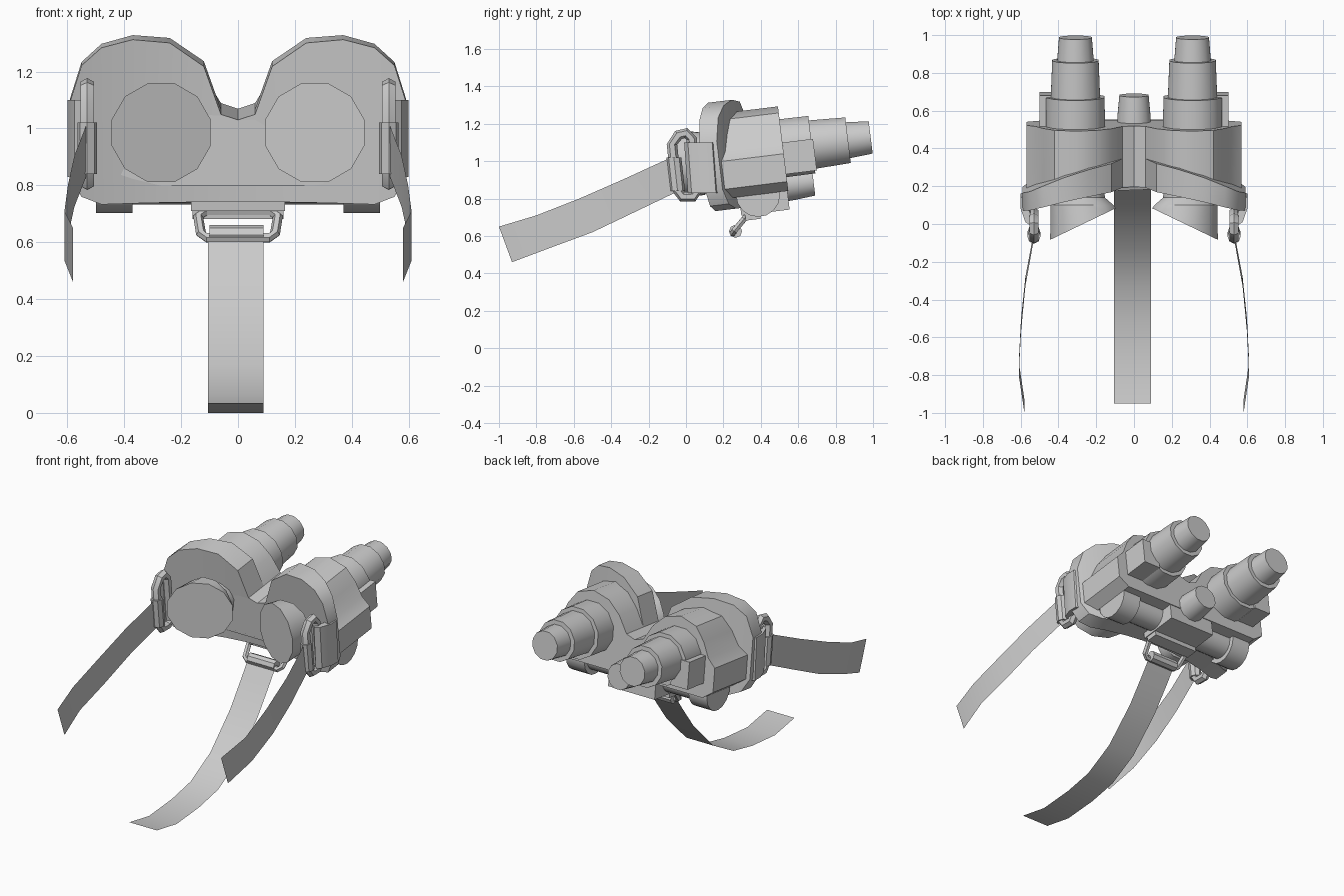
import bpy, bmesh, math
from mathutils import Vector

if "Cube" in bpy.data.objects:
    bpy.data.objects.remove(bpy.data.objects["Cube"])

PITCH = math.radians(7)
C, S = math.cos(PITCH), math.sin(PITCH)


def tilt(x, u, v):
    """Headset frame (u along the optics, v up) to world."""
    return Vector((x, 0.2 + u * C - v * S, 1.0 + u * S + v * C))


def finish(name, bm, mirror=False, angle=35):
    bmesh.ops.recalc_face_normals(bm, faces=bm.faces)
    me = bpy.data.meshes.new(name)
    bm.to_mesh(me)
    bm.free()
    for p in me.polygons:
        p.use_smooth = True
    me.set_sharp_from_angle(angle=math.radians(angle))
    ob = bpy.data.objects.new(name, me)
    bpy.context.collection.objects.link(ob)
    if mirror:
        ob.modifiers.new("mirror", 'MIRROR').use_mirror_merge = False
    return ob


def loft(name, rings, mirror=False, caps=True, closed=True):
    bm = bmesh.new()
    vs = [[bm.verts.new(p) for p in r] for r in rings]
    n = len(rings[0])
    for a, b in zip(vs, vs[1:]):
        for i in range(n if closed else n - 1):
            j = (i + 1) % n
            bm.faces.new((a[i], a[j], b[j], b[i]))
    if caps:
        bm.faces.new(vs[0])
        bm.faces.new(vs[-1])
    return finish(name, bm, mirror)


def turned(name, cx, cv, profile, mirror=False, n=12):
    """Stepped round part along the optics: profile of (u, radius)."""
    ang = [2 * math.pi * (i + 0.5) / n for i in range(n)]
    return loft(name, [[tilt(cx + r * math.cos(a), u, cv + r * math.sin(a)) for a in ang]
                       for u, r in profile], mirror)


def barrel(name, cy, cz, profile, mirror=False, n=16):
    """Round part lying along x: profile of (x, radius)."""
    ang = [2 * math.pi * i / n for i in range(n)]
    return loft(name, [[(x, cy + r * math.cos(a), cz + r * math.sin(a)) for a in ang]
                       for x, r in profile], mirror)


def box(name, x, u, v, mirror=False):
    return loft(name, [[tilt(a, u[0], v[0]), tilt(a, u[1], v[0]),
                        tilt(a, u[1], v[1]), tilt(a, u[0], v[1])] for a in x], mirror)


def frame(name, corners, t, mirror=False):
    """Buckle: closed loop of bar through the given points."""
    pts = [Vector(p) for p in corners]
    nrm = (pts[1] - pts[0]).cross(pts[2] - pts[1]).normalized()
    mid = sum(pts, Vector()) / len(pts)
    rings = []
    for i, p in enumerate(pts):
        d = (pts[(i + 1) % len(pts)] - pts[i - 1]).normalized()
        out = d.cross(nrm)
        if out.dot(p - mid) < 0:
            out = -out
        rings.append([p + t * (math.cos(a) * out + math.sin(a) * nrm)
                      for a in [math.pi / 3 * k for k in range(6)]])
    return loft(name, rings + [rings[0]], mirror, caps=False)


# Curved face plate, built as columns from top to bottom outline
outline = [(0, .03, -.26), (.06, .05, -.26), (.12, .22, -.26), (.24, .305, -.26),
           (.37, .32, -.26), (.48, .295, -.26), (.55, .235, -.23), (.59, .11, -.15)]
cols = [(-x, t, b) for x, t, b in outline[:0:-1]] + outline
loft("face_plate", [[tilt(x, -.33 * x * x, b), tilt(x, .155 - .51 * x * x, b),
                     tilt(x, .155 - .51 * x * x, t), tilt(x, -.33 * x * x, t)]
                    for x, t, b in cols])

# Twin-lobed housing behind the plate
half = [(0, .03), (.06, .05), (.12, .15), (.2, .225), (.31, .255), (.42, .22), (.48, .14),
        (.52, .05), (.57, .0), (.57, -.15), (.5, -.2)]
prof = half + [(-x, v) for x, v in half[:0:-1]]
loft("housing", [[tilt(x, min(.0, .1 - .5 * x * x) if u == 0 else u, v) for x, v in prof]
                 for u in (0, .325)])

# Stepped lens tubes and side blocks
turned("lens_tube", .31, .03, [(.25, .162), (.48, .16), (.48, .135), (.675, .127),
                               (.675, .1), (.797, .09)], True)
box("tube_side_block", (.38, .5), (.28, .49), (-.11, .06), True)

# Flared eye cups with slanted rims
A = [2 * math.pi * (i + .5) / 12 for i in range(12)]
cup = [[(.275 + r * math.cos(a), y, .985 + r * math.sin(a)) for a in A]
       for y, r in ((.22, .12), (.14, .125), (.1, .172))]
cup.append([(.27 + .18 * math.cos(a), -.48 * .18 * math.cos(a), .985 + .18 * math.sin(a)) for a in A])
loft("eye_cup", cup, True)

# Underside: centre block, knob and cross barrels
box("centre_block", (-.165, .165), (.06, .32), (-.3, -.1))
turned("focus_knob", 0, -.165, [(.25, .095), (.36, .09), (.465, .08)])
barrel("cross_barrel", .385, .82, [(.14, .088), (.37, .088), (.37, .118), (.5, .118)], True)

# Side strap mounts wrapping the plate edge
path = [(.56, .17), (.6, .15), (.6, .09), (.575, .02), (.545, .0), (.535, .03), (.555, .08)]
loft("strap_mount", [[(x, y + dy, z) for x, y in path]
                     for z, dy in ((.83, .01), (1.1, -.01))], True)

# Side buckles and the strap loop around each
frame("side_buckle", [(.53, .04, .81), (.53, .06, .84), (.53, .03, 1.12), (.53, .0, 1.15),
                      (.53, -.04, 1.14), (.53, -.075, 1.09), (.53, -.05, .85), (.53, -.02, .81)],
      .028, True)
loft("side_strap_loop", [[(.53 + .035 * math.cos(a), y + .04 * math.sin(a), z)
                          for a in [math.pi / 4 * k for k in range(8)]]
                         for y, z in ((-.045, .84), (-.065, 1.02))], True)

# Side straps: (x, top y, top z, bottom y, bottom z)
side = [(.53, -.08, 1.02, -.04, .84), (.575, -.33, .905, -.28, .725), (.598, -.57, .8, -.5, .62),
        (.61, -.8, .71, -.73, .535), (.58, -1.0, .65, -.93, .46)]
loft("side_strap", [[(x, a, b), (x, c, d)] for x, a, b, c, d in side], True, False, False)

# Lower buckle and hanging strap
box("lower_mount", (-.16, .16), (.08, .16), (-.33, -.24))
frame("lower_buckle", [(-.11, .325, .71), (.11, .325, .71), (.14, .31, .69), (.13, .26, .63),
                       (.11, .25, .615), (-.11, .25, .615), (-.13, .26, .63), (-.14, .31, .69)], .018)
barrel("lower_strap_loop", .265, .625, [(-.1, .035), (.09, .035)], n=8)
lower = [(.25, .62), (.18, .52), (.07, .37), (-.13, .17), (-.33, .06), (-.52, .02), (-.75, .0), (-.95, .035)]
loft("lower_strap", [[(-.105, y, z), (.09, y, z)] for y, z in lower], False, False, False)
